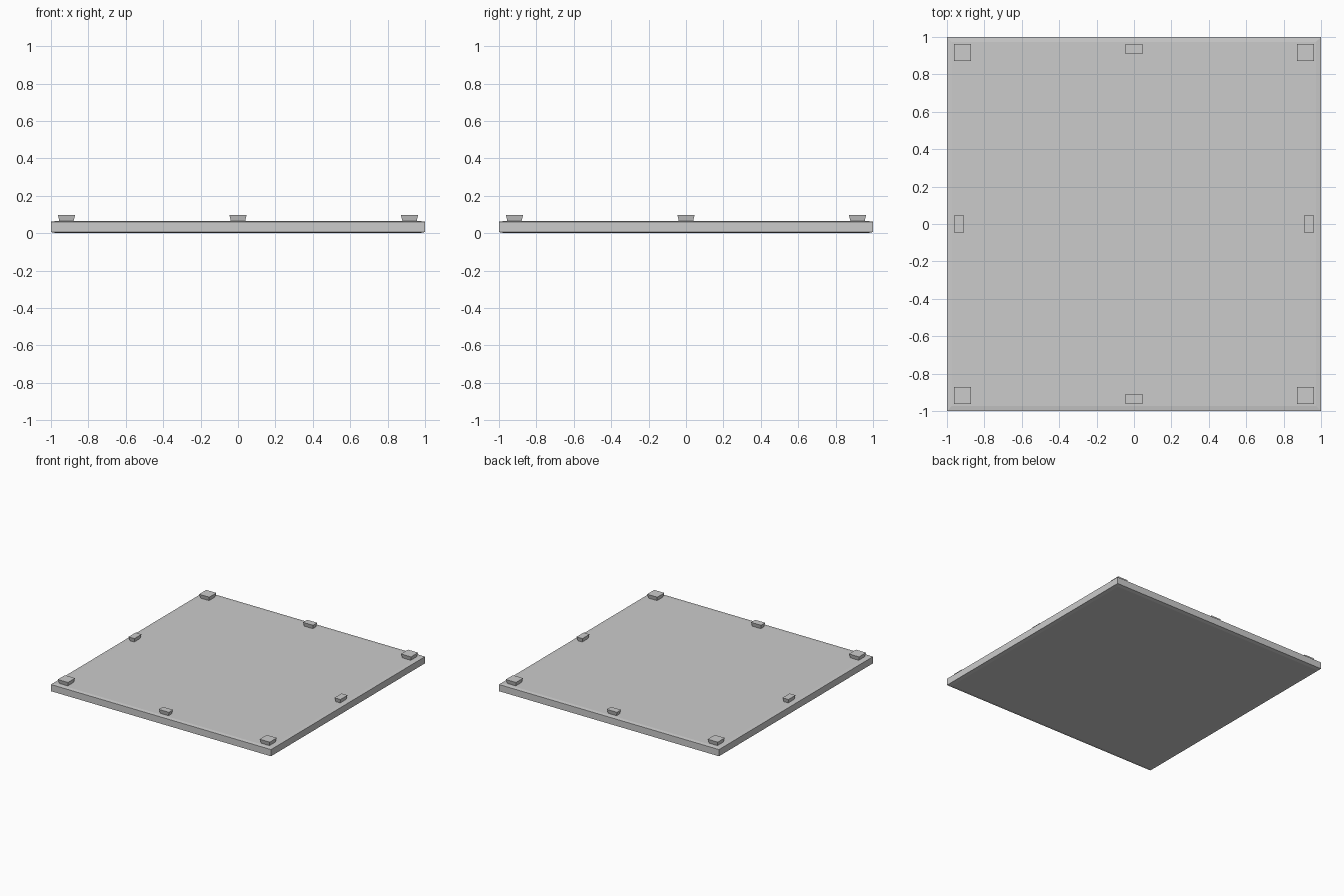
import bpy, bmesh

if "Cube" in bpy.data.objects:
    bpy.data.objects.remove(bpy.data.objects["Cube"])


def loft(name, rings):
    """Stack of rectangles (cx, cy, half_x, half_y, z), bottom to top, capped."""
    bm = bmesh.new()
    loops = []
    for cx, cy, hx, hy, z in rings:
        loops.append([bm.verts.new((cx + sx * hx, cy + sy * hy, z))
                      for sx, sy in ((-1, -1), (1, -1), (1, 1), (-1, 1))])
    bm.faces.new(loops[0][::-1])
    bm.faces.new(loops[-1])
    for a, b in zip(loops, loops[1:]):
        for i in range(4):
            j = (i + 1) % 4
            bm.faces.new((a[i], a[j], b[j], b[i]))
    me = bpy.data.meshes.new(name)
    bm.to_mesh(me)
    bm.free()
    ob = bpy.data.objects.new(name, me)
    bpy.context.collection.objects.link(ob)
    return ob


# Square slab with very shallow bevelled rims on top and underside
loft("slab", [(0, 0, .972, .972, 0), (0, 0, 1, 1, .006),
              (0, 0, 1, 1, .061), (0, 0, .972, .972, .065)])


# Pads flare slightly towards the top
def pad(name, cx, cy, hx, hy):
    t = .008
    loft(name, [(cx, cy, hx - t, hy - t, .063), (cx, cy, hx, hy, .098)])


for s in (-1, 1):
    for t in (-1, 1):
        pad("corner_pad", s * .917, t * .917, .046, .046)
    pad("side_pad", s * .936, 0, .027, .046)
    pad("end_pad", 0, s * .936, .046, .027)
